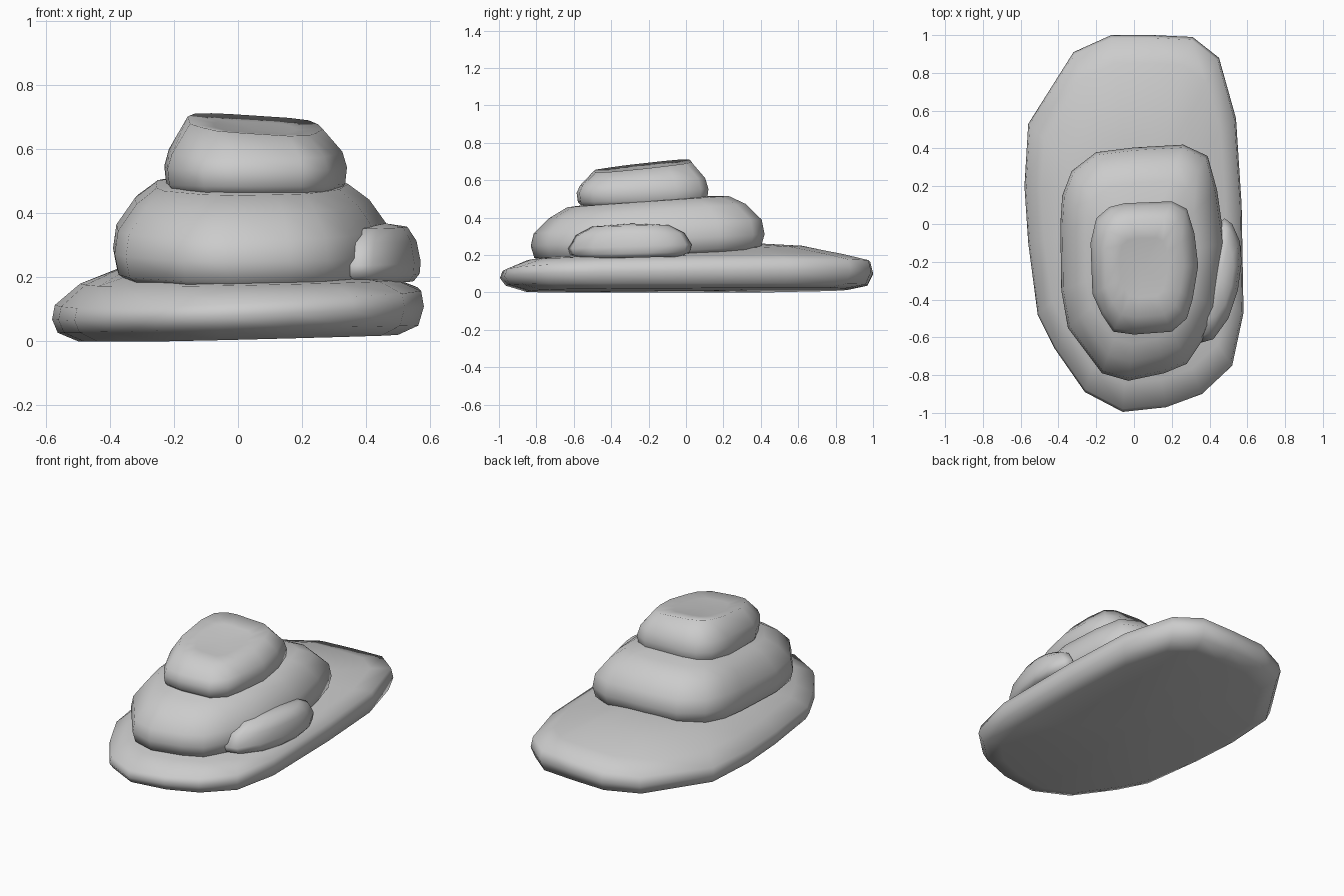
import bpy, bmesh

if "Cube" in bpy.data.objects:
    bpy.data.objects.remove(bpy.data.objects["Cube"])


def rock(name, outline, centre, rings, low, high):
    """Loft scaled copies of a plan outline; each ring is (scale, height function)."""
    cx, cy = centre
    bm = bmesh.new()
    loops = []
    for scale, height in rings:
        loop = []
        for px, py in outline:
            x, y = cx + (px - cx) * scale, cy + (py - cy) * scale
            loop.append(bm.verts.new((x, y, max(0, height(x, y)))))
        loops.append(loop)
    n = len(outline)
    for a, b in zip(loops, loops[1:]):
        for i in range(n):
            j = (i + 1) % n
            bm.faces.new((a[i], a[j], b[j], b[i]))
    for loop, z in ((loops[0], low), (loops[-1], high)):
        tip = bm.verts.new((cx, cy, z))
        for i in range(n):
            bm.faces.new((loop[i], loop[(i + 1) % n], tip))
    bmesh.ops.recalc_face_normals(bm, faces=bm.faces)
    for f in bm.faces:
        f.smooth = True
    mesh = bpy.data.meshes.new(name)
    bm.to_mesh(mesh)
    bm.free()
    ob = bpy.data.objects.new(name, mesh)
    bpy.context.collection.objects.link(ob)
    return ob


# Broad base slab
rock("base_slab",
     [(-.12, 1), (.1, 1), (.31, .99), (.45, .88), (.54, .56), (.57, .1), (.58, -.47),
      (.52, -.75), (.36, -.9), (.17, -.97), (-.06, -.995), (-.26, -.89), (-.42, -.66),
      (-.51, -.48), (-.56, -.1), (-.58, .2), (-.56, .53), (-.32, .91)],
     (0, 0),
     [(.86, lambda x, y: .01 + .025 * x + .006 * y),
      (.97, lambda x, y: .038 + .02 * x),
      (1.0, lambda x, y: .09 + .04 * x + .01 * y),
      (.985, lambda x, y: .138 + .05 * x + .02 * y),
      (.85, lambda x, y: .187 + .02 * x + .015 * y),
      (.62, lambda x, y: .225 + .04 * y),
      (.38, lambda x, y: .24 + .06 * y)],
     .008, .24)

# Middle stone
rock("middle_stone",
     [(-.2, .38), (0, .405), (.26, .42), (.39, .36), (.44, .18), (.48, -.1), (.44, -.45),
      (.36, -.62), (.28, -.74), (.16, -.79), (-.03, -.83), (-.17, -.79), (-.35, -.55),
      (-.385, -.35), (-.39, 0), (-.38, .15), (-.33, .28)],
     (.04, -.2),
     [(.88, lambda x, y: .2 + .05 * y),
      (.97, lambda x, y: .225 + .05 * y),
      (1.0, lambda x, y: .29 + .05 * y),
      (.975, lambda x, y: .365 + .06 * y),
      (.84, lambda x, y: .45 + .07 * y),
      (.69, lambda x, y: .5 + .07 * y)],
     .2, .51)

# Top stone with a dished, tilted crown
rock("top_stone",
     [(-.13, .09), (-.05, .11), (.2, .12), (.28, .08), (.32, -.05), (.34, -.22),
      (.31, -.4), (.28, -.5), (.2, -.57), (0, -.585), (-.11, -.57), (-.17, -.48),
      (-.22, -.37), (-.23, -.1), (-.2, .03)],
     (.05, -.23),
     [(.9, lambda x, y: .465 + .02 * y),
      (.98, lambda x, y: .495 + .02 * y),
      (1.0, lambda x, y: .55 + .03 * y),
      (.95, lambda x, y: .605 + .06 * y),
      (.74, lambda x, y: .705 - .07 * x + .11 * y),
      (.45, lambda x, y: .695 - .06 * x + .11 * y)],
     .46, .66)

# Small pebble leaning on the right side
rock("side_pebble",
     [(.35, -.63), (.42, -.61), (.5, -.5), (.55, -.35), (.57, -.2), (.56, -.09),
      (.52, .0), (.48, .03), (.41, -.03), (.36, -.2), (.33, -.42), (.33, -.58)],
     (.46, -.29),
     [(.8, lambda x, y: .192 + .02 * y),
      (.97, lambda x, y: .215 + .02 * y),
      (1.0, lambda x, y: .255 + .03 * y),
      (.88, lambda x, y: .318 + .02 * y),
      (.62, lambda x, y: .362 + .02 * y)],
     .19, .368)
